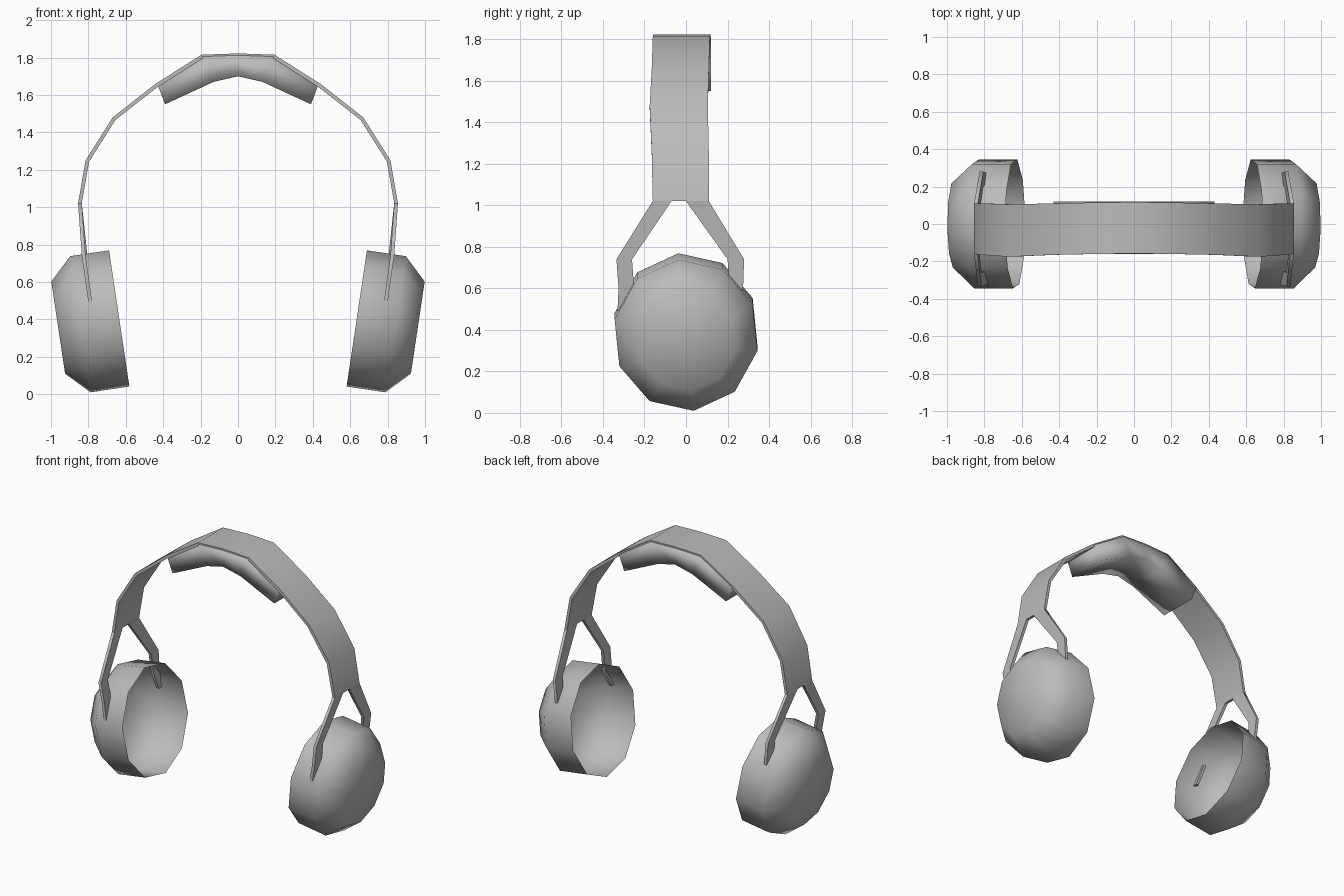
import bpy, bmesh, math
from mathutils import Vector

if "Cube" in bpy.data.objects:
    bpy.data.objects.remove(bpy.data.objects["Cube"], do_unlink=True)

GREY = (0.5, 0.5, 0.5, 1.0)
grey = bpy.data.materials.new("grey plastic")
grey.use_nodes = True
grey.diffuse_color = GREY
grey.node_tree.nodes["Principled BSDF"].inputs["Base Color"].default_value = GREY


def loft(name, rings, cap_start=True, smooth_angle=180):
    """Skin a list of closed cross-sections and cap the ends."""
    bm = bmesh.new()
    rows = [[bm.verts.new(p) for p in ring] for ring in rings]
    for a, b in zip(rows, rows[1:]):
        for i in range(len(a)):
            j = (i + 1) % len(a)
            bm.faces.new((a[i], a[j], b[j], b[i]))
    if cap_start:
        bm.faces.new(rows[0])
    bm.faces.new(rows[-1])
    bmesh.ops.recalc_face_normals(bm, faces=bm.faces)
    mesh = bpy.data.meshes.new(name)
    bm.to_mesh(mesh)
    bm.free()
    mesh.materials.append(grey)
    obj = bpy.data.objects.new(name, mesh)
    bpy.context.collection.objects.link(obj)
    bpy.ops.object.select_all(action='DESELECT')
    obj.select_set(True)
    bpy.context.view_layer.objects.active = obj
    bpy.ops.object.shade_smooth_by_angle(angle=math.radians(smooth_angle))
    return obj


def section(outer, inner, y0, y1):
    """Rectangle across the band between an outer and an inner (x, z) point."""
    return [(outer[0], y0, outer[1]), (outer[0], y1, outer[1]),
            (inner[0], y1, inner[1]), (inner[0], y0, inner[1])]


def both_sides(half):
    """Mirror rows that start at the left end and finish at x = 0."""
    return half + [(-row[0],) + row[1:] for row in reversed(half[:-1])]


# Headband: thin strip following a faceted arch; rows are x, z, front y, back y
arch = both_sides([(0.855, 1.02, -0.16, 0.11), (0.815, 1.25, -0.165, 0.11),
                   (0.67, 1.48, -0.175, 0.105), (0.44, 1.66, -0.165, 0.11),
                   (0.195, 1.815, -0.16, 0.115), (0, 1.822, -0.158, 0.117)])
rings = []
for i, (x, z, y0, y1) in enumerate(arch):
    before, after = arch[max(i - 1, 0)], arch[min(i + 1, len(arch) - 1)]
    along = Vector((after[0] - before[0], after[1] - before[1])).normalized()
    inner = Vector((x, z)) + 0.02 * Vector((-along.y, along.x))
    if i in (0, len(arch) - 1):
        inner.y = z
    rings.append(section((x, z), inner, y0, y1))
loft("headband", rings, smooth_angle=60)

# Cushion under the crown; rows are top x, top z, bottom x, bottom z
half = [(0.43, 1.655, 0.39, 1.55), (0.19, 1.805, 0.13, 1.67), (0, 1.812, 0, 1.70)]
rows = half + [(-a, b, -c, d) for a, b, c, d in reversed(half[:-1])]
loft("headband_cushion",
     [section((a, b), (c, d), -0.16, 0.12) for a, b, c, d in rows])

# Fork arms; rows are x, front y, back y, z
front_arm = [(0.855, -0.16, -0.07, 1.02), (0.835, -0.335, -0.26, 0.74),
             (0.815, -0.325, -0.25, 0.6), (0.8, -0.33, -0.3, 0.49)]
back_arm = [(0.855, 0.0, 0.11, 1.02), (0.825, 0.2, 0.28, 0.74),
            (0.812, 0.21, 0.275, 0.6), (0.8, 0.25, 0.28, 0.49)]

# Ear cup: open decagonal shell on a tilted axis; rows are depth, radius
cup_profile = [(0.0, 0.37), (0.21, 0.37), (0.33, 0.25)]
tilt = math.radians(8.5)
axis = Vector((math.cos(tilt), 0, -math.sin(tilt)))
up = Vector((math.sin(tilt), 0, math.cos(tilt)))
rim_centre = Vector((0.635, 0, 0.405))

for side, label in ((1, "left"), (-1, "right")):
    for name, rows in (("front_arm", front_arm), ("back_arm", back_arm)):
        loft(f"{label}_{name}",
             [section((side * x, z), (side * (x - 0.02), z), y0, y1)
              for x, y0, y1, z in rows], smooth_angle=60)
    rings = []
    for depth, radius in cup_profile:
        ring = []
        for k in range(10):
            angle = math.radians(96 + 36 * k)
            p = (rim_centre + axis * depth + up * radius * math.sin(angle)
                 + Vector((0, 0.95 * radius * math.cos(angle), 0)))
            ring.append((side * p.x, p.y, p.z))
        rings.append(ring)
    loft(f"{label}_ear_cup", rings, cap_start=False)
